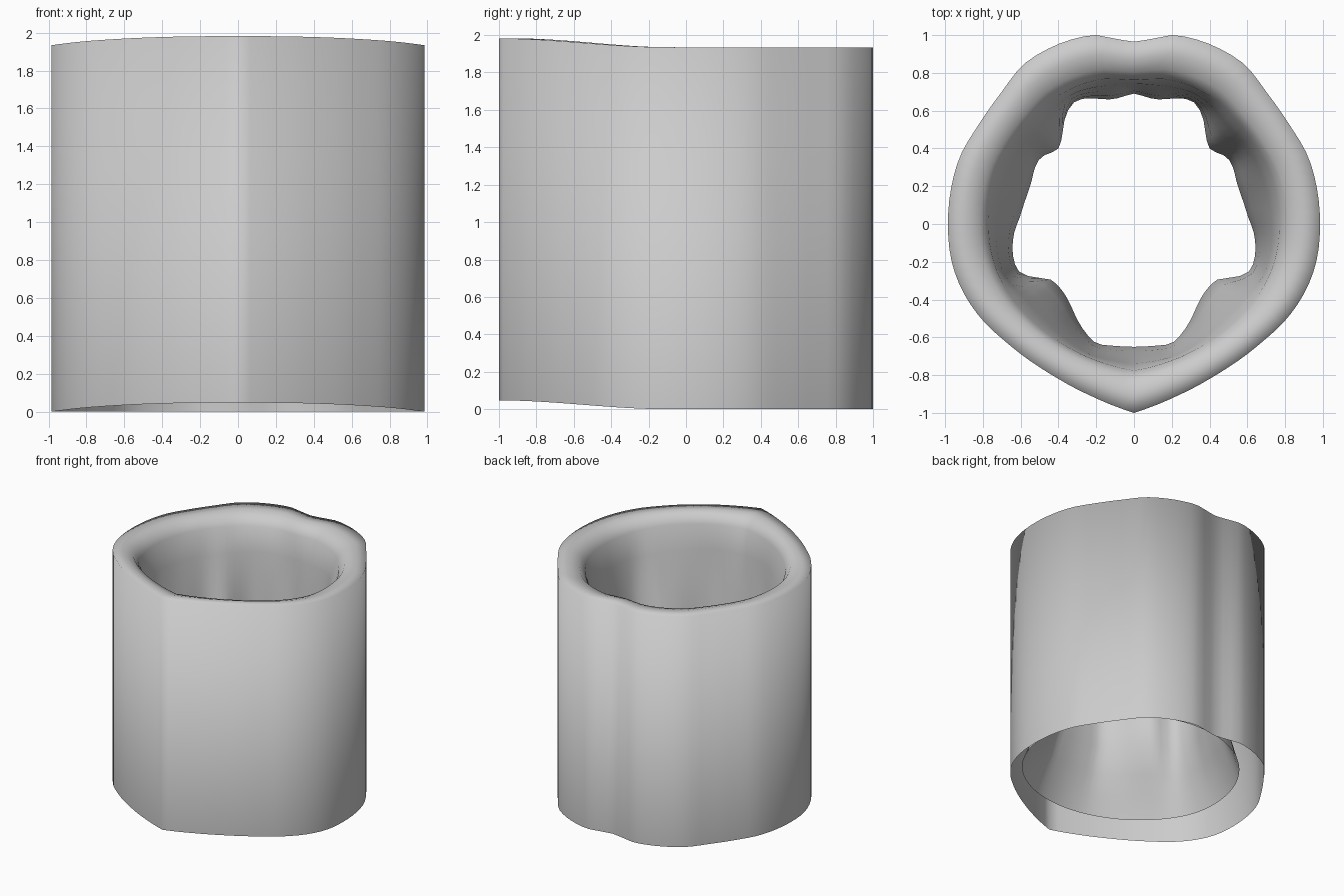
import bpy, math

if "Cube" in bpy.data.objects:
    bpy.data.objects.remove(bpy.data.objects["Cube"])

SEGS = 96

# Half outlines seen from above (x >= 0), back to front; mirrored across x = 0
OUTER = [(0, .965), (.1, .98), (.2, 1.0), (.32, .98), (.46, .925), (.59, .84), (.7, .70),
         (.82, .53), (.92, .36), (.97, .18), (.985, 0), (.965, -.2), (.91, -.35),
         (.81, -.5), (.66, -.64), (.45, -.79), (.25, -.90), (.1, -.965), (0, -1.0)]
FOLDS = [(0, .69), (.12, .66), (.3, .655), (.36, .58), (.375, .5), (.40, .40), (.5, .345),
         (.55, .2), (.6, .05), (.635, -.05), (.64, -.17), (.60, -.26), (.5, -.285),
         (.43, -.30), (.35, -.40), (.26, -.57), (.2, -.63), (.1, -.645), (0, -.65)]


def radius_at(outline, x_angle):
    """Radius of a mirrored half outline at an angle measured from the back."""
    a = abs((x_angle + math.pi) % (2 * math.pi) - math.pi)
    pts = [(math.atan2(x, y), math.hypot(x, y)) for x, y in outline]
    for i in range(len(pts) - 1):
        (a0, r0), (a1, r1) = pts[i], pts[i + 1]
        if a <= a1 + 1e-9:
            break

    def slope(k):
        lo, hi = max(k - 1, 0), min(k + 1, len(pts) - 1)
        return (pts[hi][1] - pts[lo][1]) / (pts[hi][0] - pts[lo][0])

    h = a1 - a0
    t = (a - a0) / h
    return (r0 * (2*t**3 - 3*t**2 + 1) + h * slope(i) * (t**3 - 2*t**2 + t)
            + r1 * (3*t**2 - 2*t**3) + h * slope(i + 1) * (t**3 - t**2))


def ring(z, inset=0.0, fold=0.0, rounding=0.0, shift=0.0):
    """One loop: outer outline inset, rounded towards a circle, blended to the folds."""
    loop = []
    for j in range(SEGS):
        a = -2 * math.pi * j / SEGS
        wall = radius_at(OUTER, a)
        r = wall * (1 - rounding) + 0.985 * rounding - inset
        r = r * (1 - fold) + radius_at(FOLDS, a) * fold
        t = min(1, max(0, (-0.1 - wall * math.cos(a)) / 0.9))
        lift = 0.047 * t * t * (3 - 2 * t)
        loop.append((r * math.sin(a), r * math.cos(a) + shift, z + lift))
    return loop


# Outer wall, soft rim, folded inner lining (open at the bottom)
rings = [ring(0), ring(1.935), ring(1.935, .1, 0, .2), ring(1.915, .17, 0, .4),
         ring(1.85, .215, 0, .6), ring(1.65, .22, .25, .8), ring(1.4, .22, .5, 1),
         ring(1.15, .22, .8, 1), ring(.9, .22, 1, 1), ring(.65, .2, .85, 1),
         ring(.45, .18, .5, 1, -.02), ring(.3, .17, .2, 1, -.03), ring(.15, .158, 0, 1, -.04)]
verts = [v for r in rings for v in r]
faces = []
for i in range(len(rings) - 1):
    for j in range(SEGS):
        k = (j + 1) % SEGS
        faces.append((i*SEGS + j, i*SEGS + k, (i+1)*SEGS + k, (i+1)*SEGS + j))

mesh = bpy.data.meshes.new("hollow_sleeve")
mesh.from_pydata(verts, [], faces)
mesh.polygons.foreach_set("use_smooth", [True] * len(mesh.polygons))
mesh.update()
sleeve = bpy.data.objects.new("hollow_sleeve", mesh)
bpy.context.collection.objects.link(sleeve)
